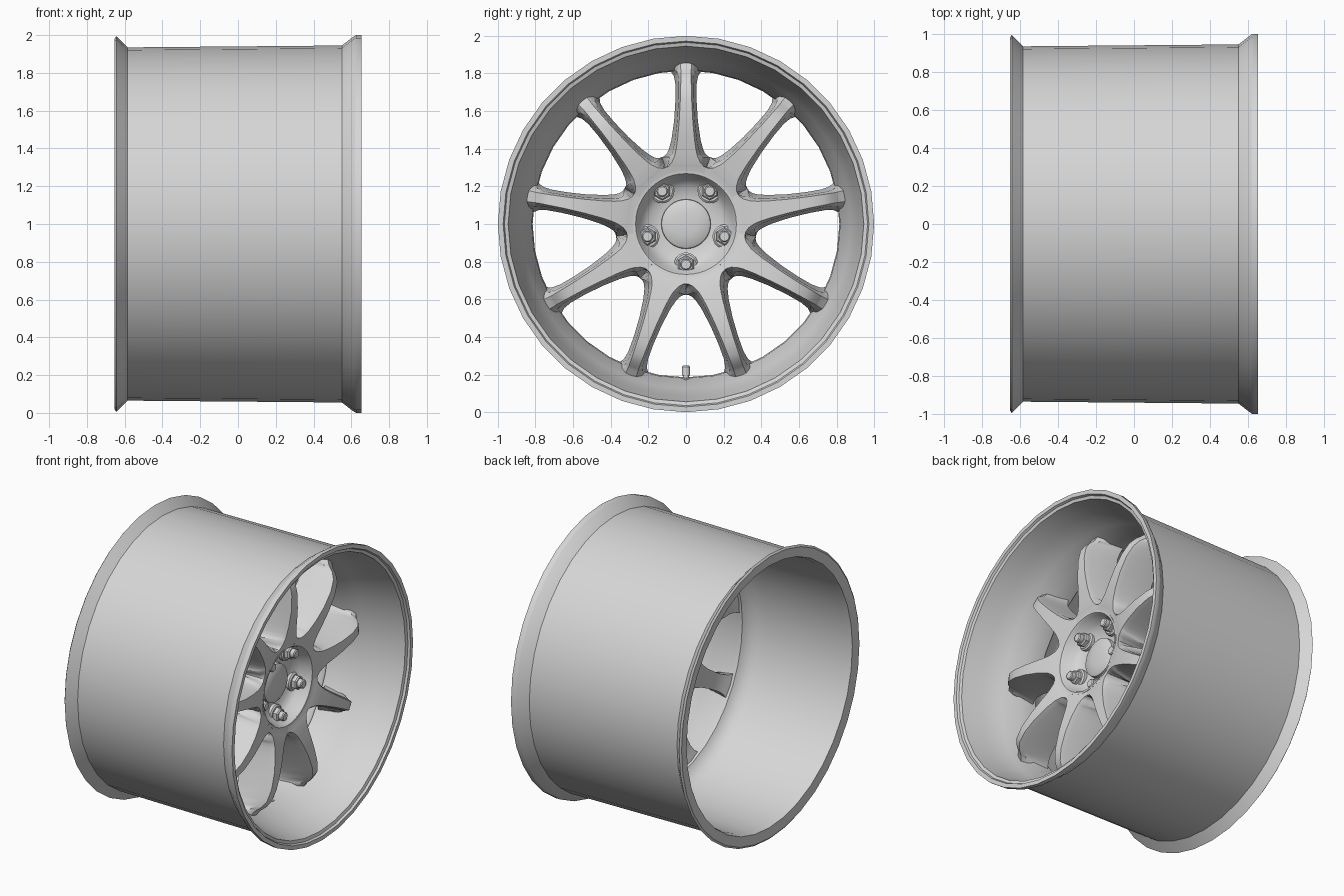
import bpy, bmesh, math
from mathutils import Matrix, Vector

cube = bpy.data.objects.get("Cube")
if cube:
    bpy.data.objects.remove(cube)

metal = bpy.data.materials.new("wheel_grey")
metal.use_nodes = True
grey = (0.67, 0.67, 0.67, 1)
metal.diffuse_color = grey
metal.node_tree.nodes["Principled BSDF"].inputs["Base Color"].default_value = grey


def finish(name, bm, angle=35):
    """Turn a bmesh into a named, smooth shaded object."""
    bmesh.ops.remove_doubles(bm, verts=bm.verts, dist=0.0005)
    bmesh.ops.recalc_face_normals(bm, faces=bm.faces)
    mesh = bpy.data.meshes.new(name)
    bm.to_mesh(mesh)
    bm.free()
    mesh.materials.append(metal)
    obj = bpy.data.objects.new(name, mesh)
    bpy.context.collection.objects.link(obj)
    bpy.ops.object.select_all(action="DESELECT")
    obj.select_set(True)
    bpy.context.view_layer.objects.active = obj
    bpy.ops.object.shade_smooth_by_angle(angle=math.radians(angle))
    return obj


def lathe(name, profile, sides, centre=(0, 0, 1), closed=False, axis="X"):
    """Revolve (along, radius) points around an axis through centre."""
    bm = bmesh.new()
    verts = [bm.verts.new((a, 0, r)) for a, r in profile]
    pairs = list(zip(verts, verts[1:]))
    if closed:
        pairs.append((verts[-1], verts[0]))
    edges = [bm.edges.new(p) for p in pairs]
    bmesh.ops.spin(bm, geom=verts + edges, cent=(0, 0, 0), axis=(1, 0, 0),
                   angle=math.tau, steps=sides, use_merge=False)
    place = Matrix.Translation(centre)
    if axis == "Z":
        place = place @ Matrix.Rotation(-math.pi / 2, 4, "Y")
    bmesh.ops.transform(bm, matrix=place, verts=bm.verts)
    return finish(name, bm)


# Barrel with flared lips and a sharp inner ledge carrying the spokes
lathe("rim_barrel", [
    (-0.653, 0.982), (-0.643, 0.995), (-0.585, 0.935), (0.55, 0.945),
    (0.615, 0.995), (0.625, 1.0), (0.653, 1.0), (0.653, 0.972), (0.638, 0.965),
    (0.632, 0.945), (0.5, 0.915), (0.36, 0.875), (0.26, 0.82),
    (0.135, 0.815), (0.125, 0.83), (0.09, 0.865), (0.02, 0.885),
    (-0.6, 0.905), (-0.645, 0.915),
], 36, closed=True)

# Spokes: stations of (radius, front half width, back half width, front x, back x)
WEDGE = math.tan(math.radians(20))
stations = [
    (0.266, 1, 1, 0.385, 0.15),
    (0.30, 1, 1, 0.393, 0.15),
    (0.306, 0.095, 1, 0.395, 0.15),
    (0.325, 0.077, 1, 0.4, 0.15),
    (0.355, 0.063, 1, 0.407, 0.155),
    (0.36, 0.061, 0.116, 0.408, 0.155),
    (0.375, 0.057, 0.101, 0.411, 0.157),
    (0.4, 0.052, 0.09, 0.415, 0.16),
    (0.45, 0.045, 0.077, 0.425, 0.17),
    (0.55, 0.036, 0.063, 0.437, 0.19),
    (0.66, 0.03, 0.056, 0.437, 0.195),
    (0.74, 0.028, 0.056, 0.42, 0.18),
    (0.785, 0.027, 0.064, 0.39, 0.165),
    (0.81, 0.027, 0.08, 0.36, 0.155),
    (0.825, 0.028, 0.095, 0.345, 0.15),
    (0.87, 0.03, 0.095, 0.315, 0.15),
]


def add_spoke(bm, angle):
    turn = Matrix.Translation((0, 0, 1)) @ Matrix.Rotation(angle, 4, "X")
    rings = []
    for r, front, back, xf, xb in stations:
        front, back = min(front, r * WEDGE), min(back, r * WEDGE)
        mid = front + 0.4 * (back - front)
        half = [(front, xf), (mid, xf - 0.035), (back, xb)]
        section = half + [(-w, x) for w, x in reversed(half)]
        rings.append([bm.verts.new(turn @ Vector((x, w, r))) for w, x in section])
    for a, b in zip(rings, rings[1:]):
        for i in range(6):
            j = (i + 1) % 6
            bm.faces.new((a[i], a[j], b[j], b[i]))


bm = bmesh.new()
for k in range(9):
    add_spoke(bm, math.tau * k / 9)
finish("spokes", bm, 40)

# Hub with a deeply dished bolt face around the cap
lathe("hub", [
    (0.265, 0), (0.265, 0.135), (0.278, 0.195), (0.31, 0.237), (0.375, 0.259),
    (0.387, 0.268), (0.389, 0.283), (0.15, 0.285), (0.15, 0.1), (0.18, 0.1), (0.18, 0),
], 48)
lathe("centre_cap", [(0.31, 0), (0.308, 0.06), (0.299, 0.12), (0.292, 0.13), (0.26, 0.132)], 36)

# Lug nuts: washer, hexagon and stud
for k in range(5):
    a = math.tau * k / 5
    spot = (0, 0.215 * math.sin(a), 1 - 0.215 * math.cos(a))
    lathe(f"lug_washer_{k}", [(0.25, 0.064), (0.292, 0.064), (0.3, 0.054), (0.3, 0)], 20, spot)
    lathe(f"lug_hex_{k}", [(0.29, 0.048), (0.325, 0.048), (0.333, 0.04), (0.333, 0)], 6, spot)
    lathe(f"lug_stud_{k}", [(0.33, 0.03), (0.36, 0.03), (0.366, 0.024), (0.366, 0)], 16, spot)

# Valve stem standing on the inside of the barrel
lathe("valve_stem", [
    (0, 0), (0, 0.026), (0.025, 0.026), (0.032, 0.015), (0.045, 0.015),
    (0.045, 0.022), (0.09, 0.022), (0.098, 0.014), (0.098, 0),
], 14, centre=(0.25, 0, 0.15), axis="Z")
